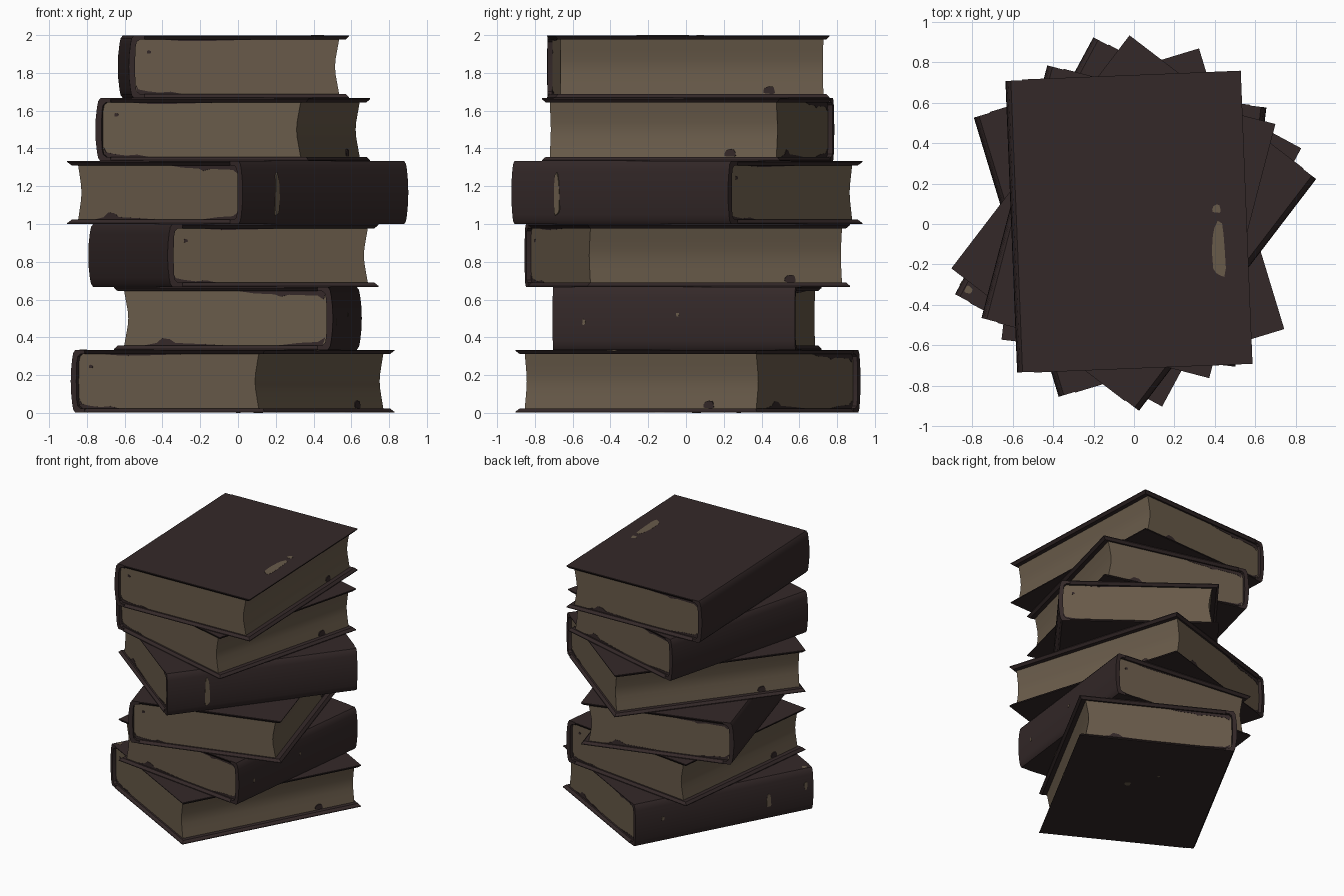
import bpy, bmesh, math
from mathutils import Matrix, Vector

if "Cube" in bpy.data.objects:
    bpy.data.objects.remove(bpy.data.objects["Cube"])


def material(name, rgb):
    m = bpy.data.materials.new(name)
    m.diffuse_color = (*rgb, 1)
    m.use_nodes = True
    m.node_tree.nodes["Principled BSDF"].inputs["Base Color"].default_value = m.diffuse_color
    return m


COVER = material("dark_leather", (0.034, 0.0215, 0.0215))
PAPER = material("old_paper", (0.140, 0.104, 0.068))


def finish(bm, name, mat, place, smooth=False):
    bmesh.ops.recalc_face_normals(bm, faces=bm.faces)
    me = bpy.data.meshes.new(name)
    bm.to_mesh(me)
    bm.free()
    me.materials.append(mat)
    ob = bpy.data.objects.new(name, me)
    bpy.context.collection.objects.link(ob)
    ob.matrix_world = place
    if smooth:
        bpy.ops.object.select_all(action='DESELECT')
        ob.select_set(True)
        bpy.context.view_layer.objects.active = ob
        bpy.ops.object.shade_smooth_by_angle(angle=math.radians(25))


def prism(name, pts, to3d, d0, d1, mat, place, smooth=False):
    """Extrude a 2D outline between depths d0 and d1; to3d maps (u, v, depth)."""
    bm = bmesh.new()
    a = [bm.verts.new(to3d(u, v, d0)) for u, v in pts]
    b = [bm.verts.new(to3d(u, v, d1)) for u, v in pts]
    bm.faces.new(a)
    bm.faces.new(b)
    for i in range(len(pts)):
        j = (i + 1) % len(pts)
        bm.faces.new((a[i], a[j], b[j], b[i]))
    finish(bm, name, mat, place, smooth)


def blob(u, v, ru, rv):
    # slightly irregular rounded stain outline
    out = []
    for i in range(12):
        t = i * math.tau / 12
        k = 1 + 0.12 * math.sin(3 * t + u * 9)
        c, s = math.cos(t), math.sin(t)
        out.append((u + ru * k * math.copysign(abs(c) ** 0.7, c),
                    v + rv * k * math.copysign(abs(s) ** 0.7, s)))
    return out


def along_y(u, v, d):
    return (u, d, v)


def along_x(u, v, d):
    return (d, u, v)


def along_z(u, v, d):
    return (u, v, d)


def mirrored(half):
    # half outline listed from the top down to z = 0
    return half + [(x, -z) for x, z in reversed(half) if z > 1e-6]


H = 0.1665     # half thickness of a book
IN = 0.144     # half thickness of the page block
OUTER = mirrored([(-0.5, H), (-0.556, H), (-0.568, 0.15), (-0.574, 0.12),
                  (-0.581, 0.06), (-0.583, 0)])
INNER = mirrored([(-0.5, IN), (-0.525, IN), (-0.541, 0.13), (-0.547, 0.1), (-0.55, 0)])
PAGE_SPINE = mirrored([(-0.525, IN), (-0.541, 0.13), (-0.547, 0.1), (-0.549, 0)])
PAGE_FORE = mirrored([(0.533, IN), (0.523, 0.09), (0.514, 0.04), (0.511, 0)])


def board(name, side, half_len, place):
    # cover board, tapered inwards on its three free edges
    bm = bmesh.new()
    t = 0.017
    rings = []
    for z, s in ((H, 0), (H - 0.005, 0), (IN, t)):
        x1, y1 = 0.583 - s, half_len - s
        rings.append([bm.verts.new((x, y, z * side)) for x, y in
                      ((-0.5, -y1), (x1, -y1), (x1, y1), (-0.5, y1))])
    bm.faces.new(rings[0])
    bm.faces.new(rings[-1])
    for r, q in zip(rings, rings[1:]):
        for i in range(4):
            j = (i + 1) % 4
            bm.faces.new((r[i], r[j], q[j], q[i]))
    finish(bm, name, COVER, place)


def book(n, x, y, angle, half_len):
    place = Matrix.Translation((x, y, H + (n - 1) * 2 * H + 0.001)) @ \
        Matrix.Rotation(math.radians(angle), 4, 'Z')
    tag = f"book_{n}_"
    page = half_len - 0.03
    board(tag + "upper_board", 1, half_len, place)
    board(tag + "lower_board", -1, half_len, place)
    prism(tag + "spine", OUTER + INNER[::-1], along_y, -half_len + 0.004,
          half_len - 0.004, COVER, place, True)
    prism(tag + "pages", PAGE_SPINE + PAGE_FORE[::-1], along_y, -page, page,
          PAPER, place, True)
    # ragged dark stains on the page ends and fore edge
    e = page + 0.002
    front = [blob(-0.475, 0.078, 0.011, 0.009),
             [(-0.535, -IN), (-0.545, -0.09), (-0.53, -0.12), (-0.48, -0.13),
              (-0.42, -0.137), (-0.36, -0.132), (-0.3, -IN)],
             [(0.1, IN), (-0.1, 0.138), (-0.25, 0.135), (-0.33, 0.138), (-0.4, IN)]]
    back = [[(-0.08, IN), (-0.16, 0.132), (-0.27, 0.127), (-0.3, 0.115),
             (-0.35, 0.125), (-0.5, 0.12), (-0.53, 0.1), (-0.54, 0.13), (-0.525, IN)],
            [(0.43, -IN), (0.36, -0.13), (0.33, -0.105), (0.29, -0.11),
             (0.26, -0.13), (0.1, -0.137), (-0.02, -IN)],
            [(-0.28, -IN), (-0.4, -0.13), (-0.5, -0.125), (-0.54, -0.1), (-0.525, -IN)]]
    for pts in front:
        prism(tag + "front_stain", pts, along_y, -e, -e + 0.005, COVER, place)
    for pts in back:
        prism(tag + "back_stain", pts, along_y, e - 0.005, e, COVER, place)
    k = half_len / 0.726
    prism(tag + "fore_edge_stain", blob(0.41 * k, -0.125, 0.03, 0.02), along_x,
          0.526, 0.534, COVER, place)
    return place


# number, centre x, centre y, turn, half length
STACK = [(1, -0.03, 0.012, -28.3, 0.726), (2, 0.0, 0.004, 173.2, 0.65),
         (3, -0.025, 0.005, 16.9, 0.726), (4, 0.0, 0.003, 142.6, 0.726),
         (5, -0.028, 0.013, -14.6, 0.65), (6, -0.025, 0.01, 2.3, 0.726)]
P = {s[0]: book(*s) for s in STACK}

# worn patches showing through the leather: spines
for n, v, z, rv, rz in ((4, 0.42, -0.015, 0.018, 0.11), (1, -0.36, -0.02, 0.018, 0.05),
                        (1, 0.5, 0.02, 0.012, 0.015), (1, -0.66, 0.04, 0.012, 0.03),
                        (2, 0.48, -0.02, 0.008, 0.015), (2, -0.02, 0.02, 0.008, 0.01)):
    prism(f"book_{n}_spine_wear", blob(v, z, rv, rz), along_x, -0.585, -0.576, PAPER, P[n])
# worn patches on cover faces
for n, u, v, ru, rv, s in ((6, 0.439, -0.158, 0.032, 0.135, 1), (6, 0.436, 0.047, 0.02, 0.02, 1),
                           (1, -0.535, -0.672, 0.018, 0.018, 1),
                           (1, 0.1, 0.1, 0.022, 0.022, -1), (1, -0.1, 0.25, 0.01, 0.01, -1)):
    top = s * (H + (0.001 if s > 0 else 0.0005))
    prism(f"book_{n}_cover_wear", blob(u, v, ru, rv), along_z, top - s * 0.004, top, PAPER, P[n])
# worn chips on the board edges of the lowest book
for v, z in ((-0.14, 0.164), (0.14, -0.164)):
    prism("book_1_edge_wear", blob(v, z, 0.03, 0.0025), along_x, 0.578, 0.585, PAPER, P[1])
